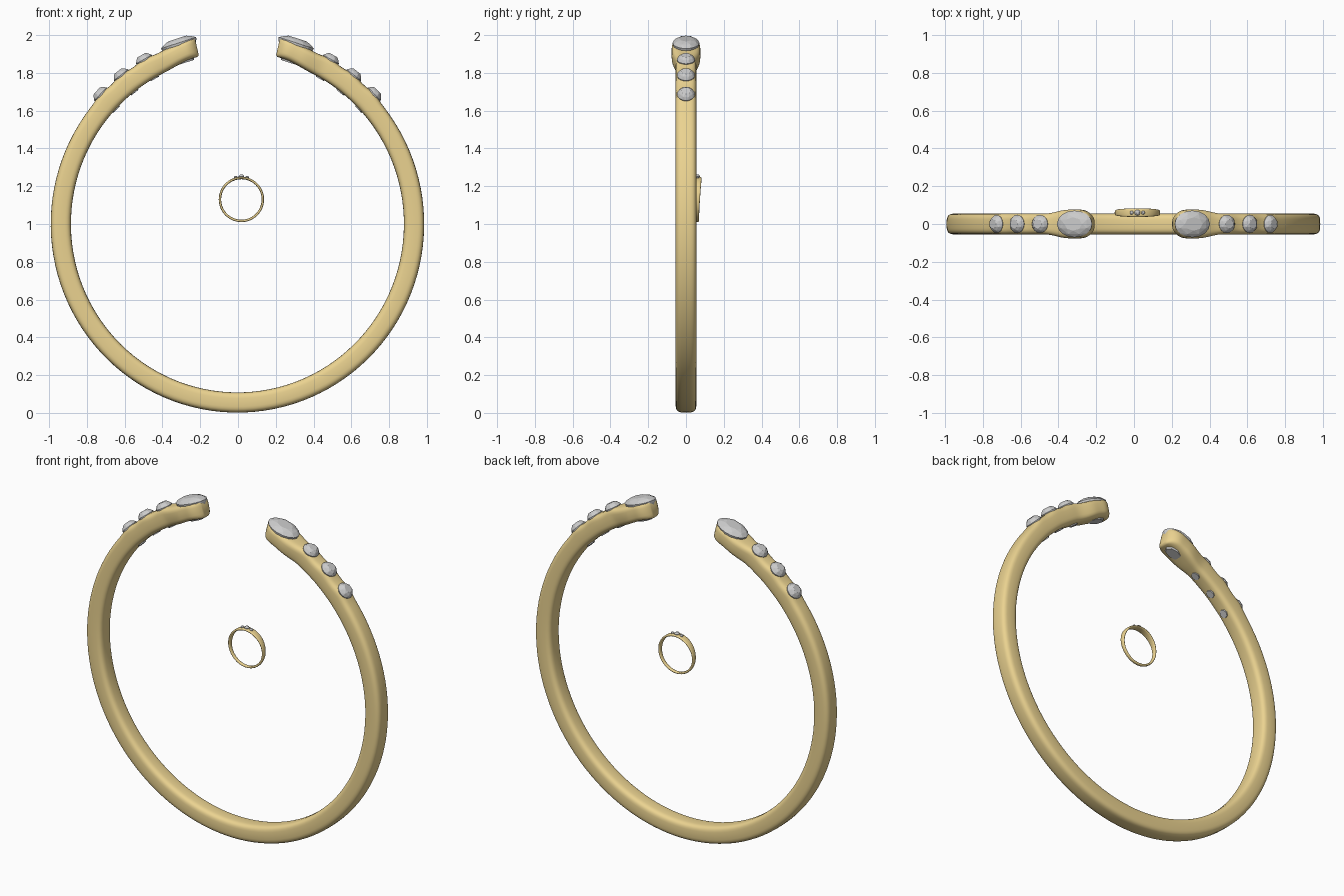
import bpy, bmesh, math
from mathutils import Vector

if "Cube" in bpy.data.objects:
    bpy.data.objects.remove(bpy.data.objects["Cube"])

gold = bpy.data.materials.new("gold")
gold.diffuse_color = (0.83, 0.65, 0.28, 1)
gold.use_nodes = True
gold.node_tree.nodes["Principled BSDF"].inputs["Base Color"].default_value = gold.diffuse_color
SHIFT = -0.003
SMALL, BIG = (29.6, 38.0, 46.5), 18.0      # stone angles from the top, degrees
END = 12.9


def finish(name, bm, smooth=None, mat=None):
    bmesh.ops.recalc_face_normals(bm, faces=bm.faces)
    me = bpy.data.meshes.new(name)
    bm.to_mesh(me)
    bm.free()
    ob = bpy.data.objects.new(name, me)
    bpy.context.collection.objects.link(ob)
    if mat:
        me.materials.append(mat)
    if smooth:
        bpy.ops.object.select_all(action='DESELECT')
        ob.select_set(True)
        bpy.context.view_layer.objects.active = ob
        bpy.ops.object.shade_smooth_by_angle(angle=math.radians(smooth))
    return ob


def sweep(name, stations, closed, power, n=32):
    """Rounded-box section; station = (centre, radial direction, inner, outer, half width)."""
    bm = bmesh.new()
    rings = []
    for c, rad, inner, outer, w in stations:
        mid, h = (inner + outer) / 2, (outer - inner) / 2
        ring = []
        for i in range(n):
            a = 2 * math.pi * i / n
            u, v = (math.copysign(abs(f) ** (2 / power), f) for f in (math.cos(a), math.sin(a)))
            ring.append(bm.verts.new(c + rad * (mid + h * u) + Vector((0, w * v, 0))))
        rings.append(ring)
    pairs = list(zip(rings, rings[1:])) + ([(rings[-1], rings[0])] if closed else [])
    for r, s in pairs:
        for i in range(n):
            j = (i + 1) % n
            bm.faces.new((r[i], r[j], s[j], s[i]))
    if not closed:
        bm.faces.new(rings[0])
        bm.faces.new(rings[-1])
    return finish(name, bm, 50, gold)


def gem(name, pos, normal, rx, ry, crown, depth):
    """Cut stone: table, star facets, girdle and pavilion, as a convex hull."""
    bm = bmesh.new()
    tan = Vector((normal.z, 0, -normal.x))
    for count, off, r, h in ((8, 0, 0.5, crown), (8, 0.5, 0.8, crown * 0.62), (16, 0, 1, 0),
                             (16, 0, 0.97, -0.12 * rx), (8, 0, 0.5, -depth)):
        for i in range(count):
            a = 2 * math.pi * (i + off) / count
            bm.verts.new(pos + tan * (rx * r * math.cos(a)) + normal * h
                         + Vector((0, ry * r * math.sin(a), 0)))
    bmesh.ops.convex_hull(bm, input=bm.verts)
    bmesh.ops.dissolve_limit(bm, angle_limit=0.01, verts=bm.verts, edges=bm.edges)
    finish(name, bm)


def direction(deg):
    return Vector((math.sin(math.radians(deg)), 0, math.cos(math.radians(deg))))


def step(x, a, b):
    x = min(1, max(0, (x - a) / (b - a)))
    return x * x * (3 - 2 * x)


def radius(deg):
    # slightly tall oval, lifting at the open ends
    d = direction(deg)
    m = min(deg, 360 - deg)
    return 1 / math.sqrt((d.x / 0.935) ** 2 + (d.z / 0.945) ** 2) + 0.018 * (1 - step(m, 14, 26))


# open bangle with widened, rounded heads
centre = Vector((SHIFT, 0, 1))
half = [END + x for x in (0, 0.08, 0.25, 0.5, 0.9, 1.4, 2, 2.7, 3.4, 4.2, 5)]
half += [END + 6 + i * 1.0 for i in range(36)]
half += [END + 42 + i * 3.0 for i in range(42)]
half = [a for a in half if a < 179]
angles = half + [180] + [360 - a for a in reversed(half)]
stations = []
for a in angles:
    m = min(a, 360 - a)
    s = math.radians(m - END) * 0.95
    w = 0.055 + 0.021 * (1 - step(s, 0.13, 0.27))
    if s < 0.07:
        w *= math.sqrt(1 - ((0.07 - s) / 0.0755) ** 2)
    bump = sum(0.009 * math.exp(-((m - g) / 2.6) ** 2) for g in SMALL)
    soft = 0.010 * (1 - min(1, s / 0.012)) ** 2
    r = radius(a)
    stations.append((centre, direction(a), r - 0.0535 + soft, r + 0.0535 + bump - soft, w))
sweep("bangle_band", stations, False, 3.6)

# stones on both arms of the bangle
for side, label in ((-1, "left"), (1, "right")):
    for k, g in enumerate(SMALL):
        d = direction(side * g)
        gem(f"{label}_small_stone_{k + 1}", centre + d * (radius(g) + 0.06), d,
            0.048, 0.048, 0.026, 0.119)
    d = direction(side * BIG)
    gem(f"{label}_head_stone", centre + d * (radius(BIG) + 0.051), d, 0.098, 0.071, 0.024, 0.111)

# small finger ring, wider at the top
ring_centre = Vector((0.018, 0.06, 1.13))
stations = []
for i in range(72):
    a = i * 5
    w = 0.009 + 0.014 * ((1 + math.cos(math.radians(a))) / 2) ** 1.5
    stations.append((ring_centre, direction(a), 0.107, 0.12, w))
sweep("finger_ring_band", stations, True, 2.8, 16)
for k, (a, r) in enumerate(((-14.5, 0.010), (0, 0.015), (14.5, 0.010))):
    d = direction(a)
    gem(f"finger_ring_stone_{k + 1}", ring_centre + d * 0.122, d, r, r, r * 0.6, 0.01)
